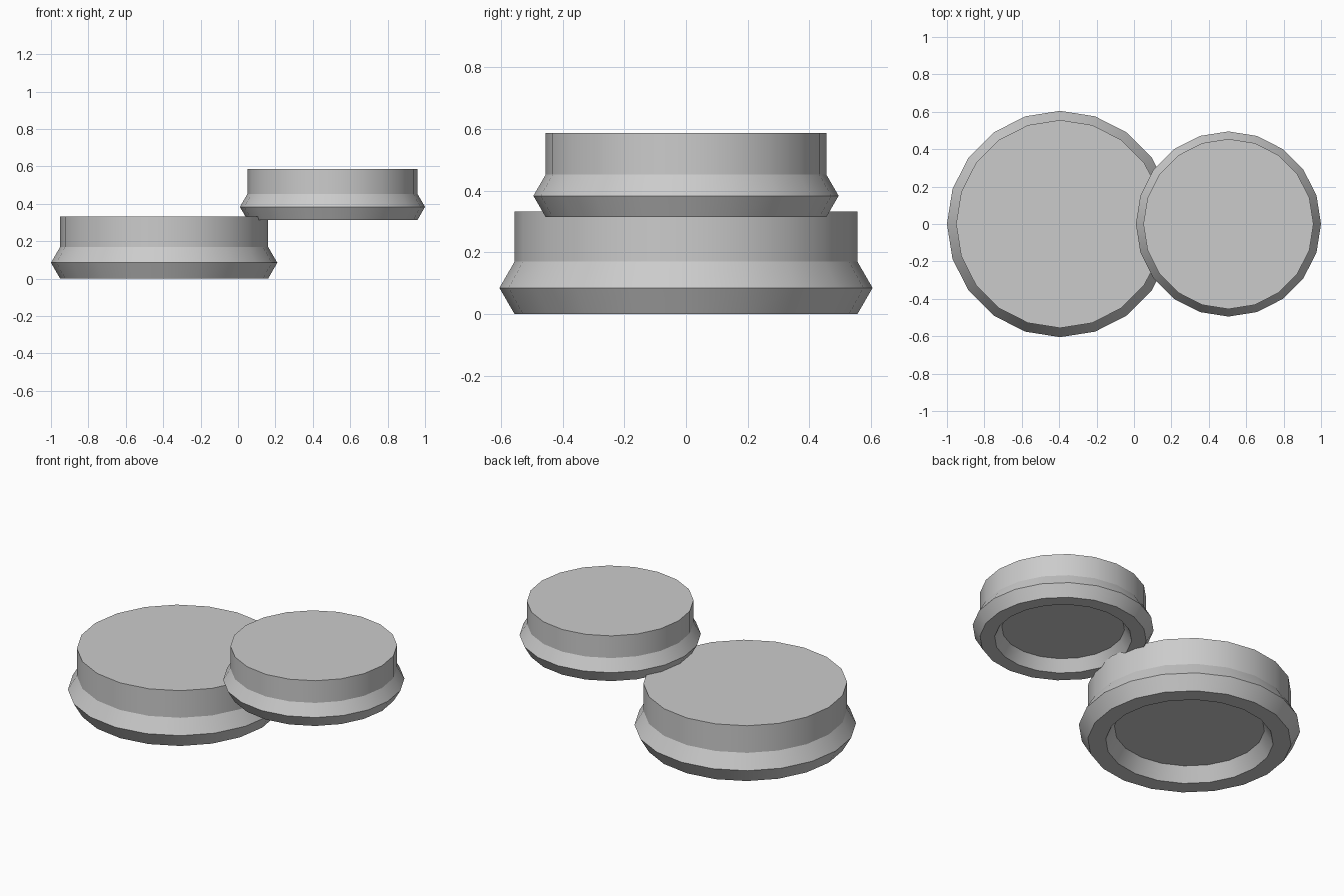
import bpy
import math

SIDES = 20

cube = bpy.data.objects.get("Cube")
if cube:
    bpy.data.objects.remove(cube, do_unlink=True)

grey = bpy.data.materials.new("plain_grey")
grey.use_nodes = True
colour = (0.6, 0.6, 0.6, 1)
grey.diffuse_color = colour
grey.node_tree.nodes["Principled BSDF"].inputs["Base Color"].default_value = colour


def finish(name):
    obj = bpy.context.object
    obj.name = name
    obj.data.materials.append(grey)
    # align the first corner with the x axis
    bpy.ops.object.transform_apply(location=False, rotation=True, scale=True)
    bpy.ops.object.shade_smooth_by_angle(angle=math.radians(30))


def cap(name, x, z, size):
    # hexagonal rim around the foot of the cap
    minor = 0.098 * size
    middle = minor * math.sin(math.radians(60))
    bpy.ops.mesh.primitive_torus_add(
        major_segments=SIDES, minor_segments=6,
        major_radius=0.507 * size, minor_radius=minor,
        location=(x, 0, z + middle))
    finish(name + "_rim")

    # solid body, its underside recessed inside the rim
    bottom, top = 0.083 * size, 0.333 * size
    bpy.ops.mesh.primitive_cylinder_add(
        vertices=SIDES, radius=0.556 * size, depth=top - bottom,
        location=(x, 0, z + (bottom + top) / 2))
    finish(name + "_body")


cap("large_cap", -0.395, 0, 1)
cap("small_cap", 0.505, 0.314, 0.818)
